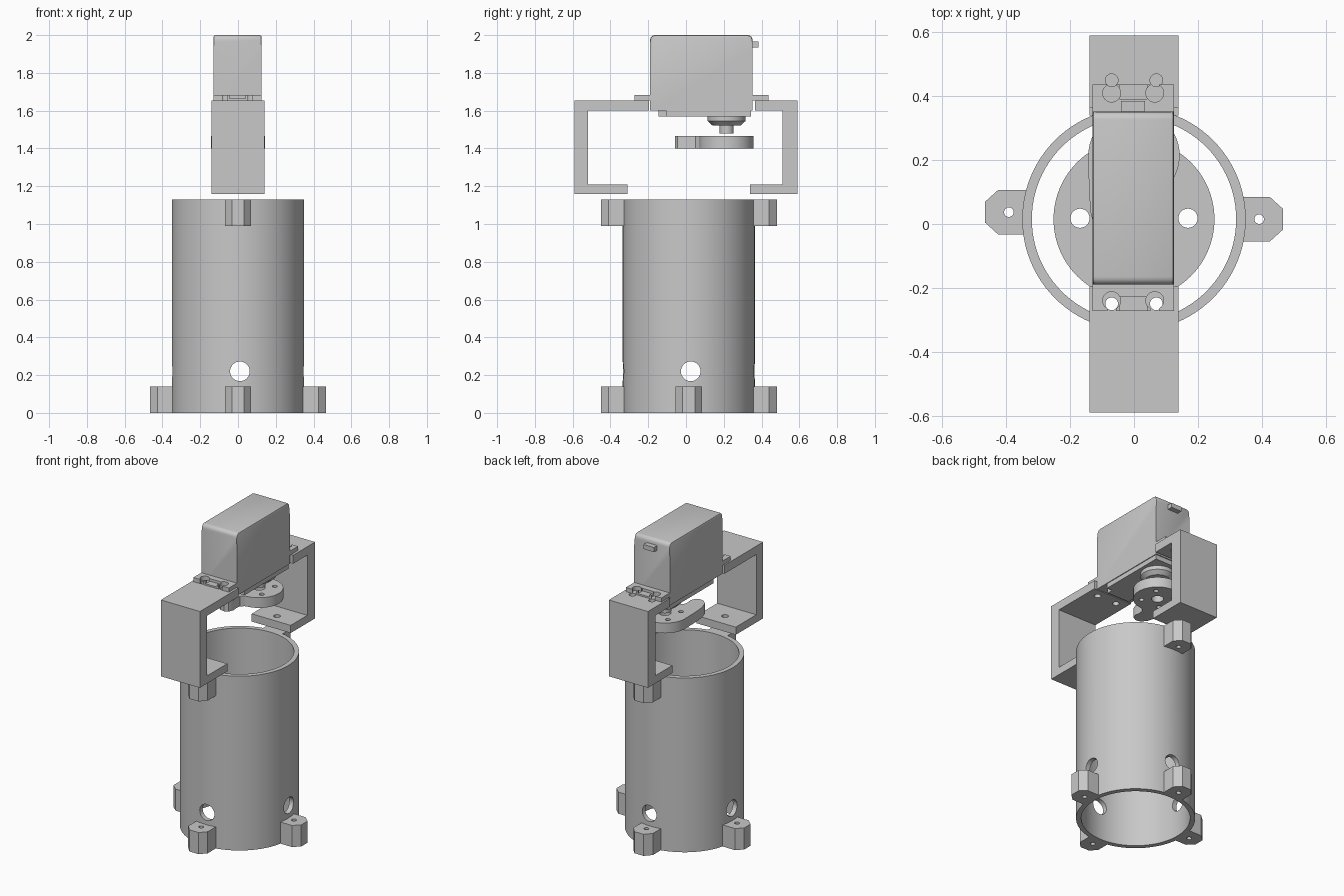
import bpy, bmesh, math
from mathutils import Matrix, Vector

if "Cube" in bpy.data.objects:
    bpy.data.objects.remove(bpy.data.objects["Cube"])

grey = bpy.data.materials.new("plain grey")
grey.use_nodes = True
grey.diffuse_color = (0.58, 0.58, 0.58, 1)
grey.node_tree.nodes["Principled BSDF"].inputs["Base Color"].default_value = (0.58, 0.58, 0.58, 1)

CY = 0.015  # tube axis in y


def finish(name, bm):
    bmesh.ops.recalc_face_normals(bm, faces=bm.faces)
    me = bpy.data.meshes.new(name)
    bm.to_mesh(me)
    bm.free()
    me.materials.append(grey)
    ob = bpy.data.objects.new(name, me)
    bpy.context.collection.objects.link(ob)
    return ob


def activate(ob):
    bpy.ops.object.select_all(action="DESELECT")
    ob.select_set(True)
    bpy.context.view_layer.objects.active = ob


def smooth(ob):
    activate(ob)
    bpy.ops.object.shade_smooth_by_angle(angle=math.radians(30))


def box(name, x, y, z):
    bm = bmesh.new()
    bmesh.ops.create_cube(bm, size=1)
    for v in bm.verts:
        v.co = Vector(r[0] + (c + 0.5) * (r[1] - r[0]) for c, r in zip(v.co, (x, y, z)))
    return finish(name, bm)


def rod(name, centre, r, length, axis="Z", sides=32):
    turn = {"X": Matrix.Rotation(math.pi / 2, 4, "Y"),
            "Y": Matrix.Rotation(math.pi / 2, 4, "X"), "Z": Matrix()}[axis]
    bm = bmesh.new()
    bmesh.ops.create_cone(bm, cap_ends=True, segments=sides, radius1=r, radius2=r,
                          depth=length, matrix=Matrix.Translation(centre) @ turn)
    return finish(name, bm)


def prism(name, pts, lo, hi, axis="Z"):
    """Extrude an outline along z (xy points) or x (yz points)."""
    bm = bmesh.new()
    place = (lambda p, h: (p[0], p[1], h)) if axis == "Z" else (lambda p, h: (h, p[0], p[1]))
    f = bm.faces.new([bm.verts.new(place(p, lo)) for p in pts])
    new = bmesh.ops.extrude_face_region(bm, geom=[f])["geom"]
    shift = Vector(place((0, 0), hi - lo))
    bmesh.ops.translate(bm, verts=[v for v in new if isinstance(v, bmesh.types.BMVert)], vec=shift)
    return finish(name, bm)


def lathe(name, profile, centre, closed=False, steps=96):
    bm = bmesh.new()
    vs = [bm.verts.new((r, 0, z)) for r, z in profile]
    es = [bm.edges.new(p) for p in zip(vs, vs[1:] + vs[:1] if closed else vs[1:])]
    bmesh.ops.spin(bm, geom=vs + es, axis=(0, 0, 1), cent=(0, 0, 0),
                   angle=math.tau, steps=steps, use_merge=False)
    bmesh.ops.remove_doubles(bm, verts=bm.verts, dist=1e-4)
    bmesh.ops.translate(bm, verts=bm.verts, vec=centre)
    ob = finish(name, bm)
    smooth(ob)
    return ob


def cut(ob, cutters):
    activate(ob)
    for c in cutters:
        m = ob.modifiers.new("cut", "BOOLEAN")
        m.operation, m.solver, m.object = "DIFFERENCE", "EXACT", c
        bpy.ops.object.modifier_apply(modifier=m.name)
        bpy.data.objects.remove(c)
    smooth(ob)


# Open tube with four round side holes
tube = lathe("tube", [(0.35, 0), (0.35, 1.13), (0.32, 1.13), (0.32, 0)], (0, CY, 0), closed=True)
cut(tube, [rod("cutter", (0.01, CY, 0.22), 0.052, 1.2, "Y"),
           rod("cutter", (0, 0.025, 0.22), 0.052, 1.2, "X")])


# Chamfered screw lugs around the tube
def lug(name, angle, z, side=0):
    pts = [(0.335, -0.07), (0.425, -0.07), (0.466, -0.033), (0.466, 0.033), (0.425, 0.07), (0.335, 0.07)]
    ob = prism(name, pts, z, z + 0.14)
    cut(ob, [rod("cutter", (0.392, 0, z + 0.07), 0.015, 0.3, sides=16)])
    ob.data.transform(Matrix.Translation((0, CY + side, 0)) @ Matrix.Rotation(angle, 4, "Z"))


for i, place in enumerate(("left", "back", "right", "front")):
    lug("lower_lug_" + place, i * math.pi / 2, 0, 0.022 if place == "right" else 0)
    if place in ("front", "back"):
        lug("upper_lug_" + place, i * math.pi / 2, 0.99)

# Loose disc inside the tube
disc = rod("inner_disc", (0, CY, 0.55), 0.252, 0.08, sides=96)
cut(disc, [rod("cutter", (s * 0.169, 0.018, 0.55), 0.03, 0.3) for s in (-1, 1)])

# Two C-shaped bracket halves
for name, s, wall, top, foot in (("front", -1, 0.52, 0.195, 0.31), ("back", 1, 0.51, 0.365, 0.34)):
    pts = [(top, 1.655), (0.59, 1.655), (0.59, 1.16), (foot, 1.16), (foot, 1.21),
           (wall, 1.21), (wall, 1.6), (top, 1.6)]
    half = prism(name + "_bracket", [(s * y, z) for y, z in pts], -0.14, 0.14, "X")
    cut(half, [rod("cutter", (0, s * 0.4, 1.18), 0.02, 0.2)] +
        [rod("cutter", (x, -0.25 if s < 0 else 0.45, 1.63), 0.02, 0.2) for x in (-0.07, 0.07)])

# Motor case with softened edges
case = box("motor_case", (-0.13, 0.125), (-0.19, 0.352), (1.6, 2.0))
bm = bmesh.new()
bm.from_mesh(case.data)
top_edges = [e for e in bm.edges if all(v.co.z > 1.9 for v in e.verts)]
ends = [e for e in top_edges if abs(e.verts[0].co.y - e.verts[1].co.y) < 0.01]
bmesh.ops.bevel(bm, geom=ends, offset=0.025, segments=4, profile=0.5, affect="EDGES")
sides = [e for e in bm.edges if len(e.link_faces) == 2 and e.calc_face_angle() > 1.2
         and all(v.co.z > 1.9 for v in e.verts)]
bmesh.ops.bevel(bm, geom=sides, offset=0.01, segments=2, profile=0.5, affect="EDGES")
bm.to_mesh(case.data)
bm.free()
smooth(case)
box("motor_base", (-0.125, 0.12), (-0.105, 0.345), (1.57, 1.602))
box("motor_base_step", (-0.08, 0.08), (-0.145, -0.1), (1.57, 1.602))
box("cable_socket", (-0.04, 0.035), (0.35, 0.385), (1.935, 1.965))

# Mounting ears with open screw holes and a lowered middle
for name, inner, outer, hole in (("front", -0.185, -0.272, -0.24), ("back", 0.345, 0.437, 0.41)):
    ear = box(name + "_mounting_ear", (-0.13, 0.125), sorted((inner, outer)), (1.655, 1.682))
    slots = []
    for x in (-0.07, 0.065):
        slots.append(rod("cutter", (x, hole, 1.67), 0.028, 0.1))
        slots.append(box("cutter", (x - 0.013, x + 0.013), sorted((hole, outer * 1.2)), (1.6, 1.75)))
    slots.append(box("cutter", (-0.045, 0.04), sorted((inner + (outer - inner) * 0.5, outer * 1.2)), (1.665, 1.75)))
    cut(ear, slots)

# Output gear housing and shaft
lathe("output_shaft", [(0, 1.575), (0.1, 1.575), (0.1, 1.545), (0.075, 1.522), (0.037, 1.522),
                       (0.037, 1.48), (0, 1.48)], (0, 0.215, 0), steps=48)

# Round horn with a curved arm sweeping forward on one side
arc = [(0.143 * math.cos(math.radians(a)), 0.215 + 0.143 * math.sin(math.radians(a)))
       for a in range(-75, 181, 5)]
arm = [(-0.141, 0.1), (-0.135, 0.03), (-0.118, -0.025), (-0.09, -0.053), (-0.06, -0.058),
       (-0.035, -0.045), (-0.022, -0.015), (-0.026, 0.02), (-0.022, 0.05), (0, 0.07)]
horn = prism("horn", arc + arm, 1.4, 1.466)
cut(horn, [rod("cutter", (0, 0.215, 1.43), 0.036, 0.2)] +
    [rod("cutter", (0.095 * math.cos(a), 0.215 + 0.095 * math.sin(a), 1.43), 0.015, 0.2, sides=16)
     for a in (math.pi * k / 2 + math.pi / 4 for k in range(4))])
